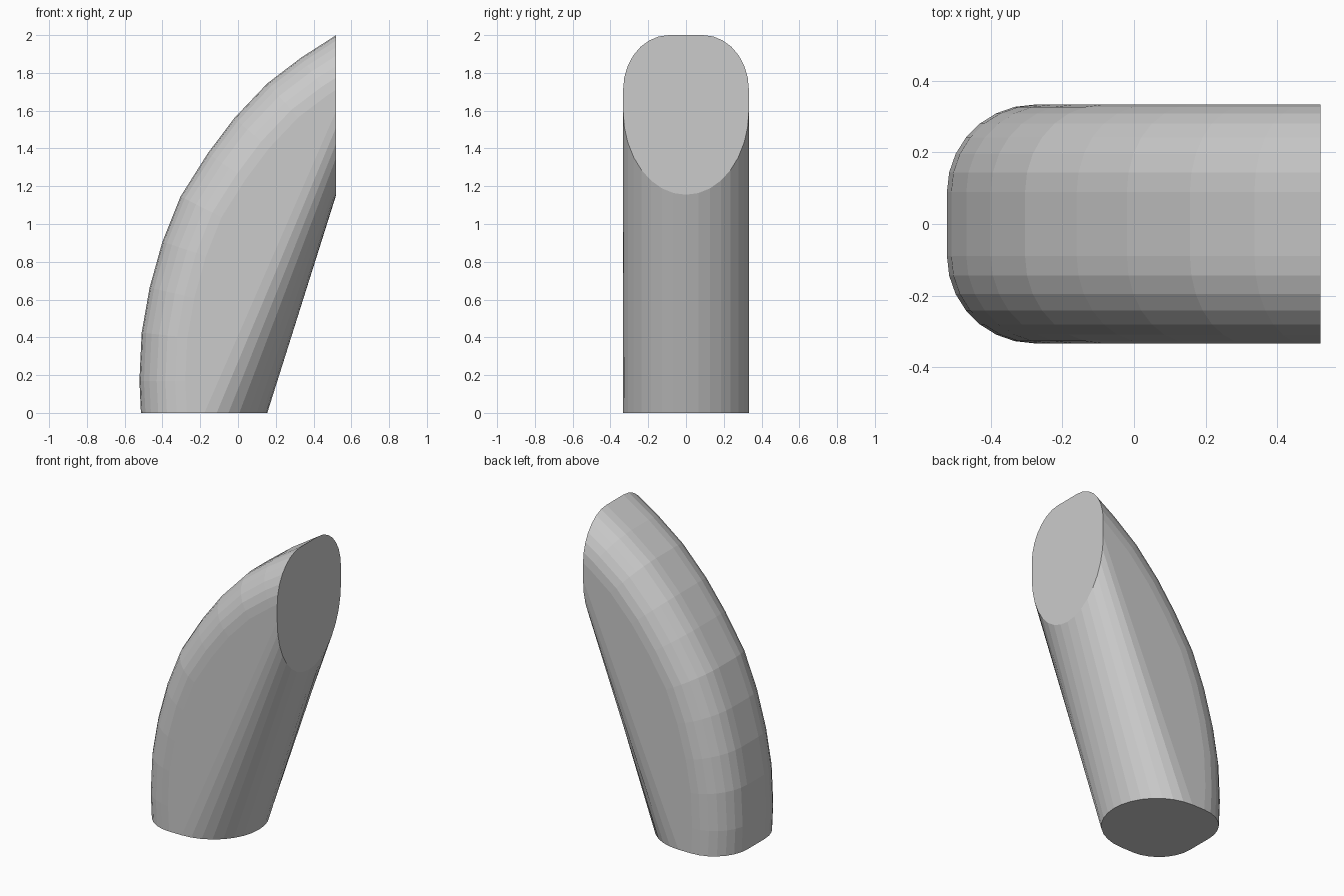
import bpy, bmesh
from math import sin, cos, pi
from mathutils import Vector

if "Cube" in bpy.data.objects:
    bpy.data.objects.remove(bpy.data.objects["Cube"])

HALF_W, FILLET = 0.333, 0.243
FLAT = HALF_W - FILLET
SEG = 7

# Side profile of the curved back, bottom to top (x, z)
back = [(-.514, 0), (-.522, .17), (-.51, .425), (-.468, .663), (-.4, .907),
        (-.304, 1.146), (-.16, 1.374), (-.02, 1.56), (.156, 1.745),
        (.336, 1.882), (.52, 2)]
pts = [Vector(p) for p in back]

bm = bmesh.new()


def inward(i):
    """Inward offset direction; the two ends slide along the cut planes."""
    a, b = pts[max(i - 1, 0)], pts[min(i + 1, len(pts) - 1)]
    t = (b - a).normalized()
    n = Vector((t.y, -t.x))
    if i == 0:
        return Vector((1 / n.x, 0))
    if i == len(pts) - 1:
        return Vector((0, 1 / n.y))
    return n


# Rounded back: one cross-section per profile point
rows = []
for i, p in enumerate(pts):
    n = inward(i)
    half = []
    for k in range(SEG + 1):
        a = pi / 2 * k / SEG
        q = p + n * FILLET * (1 - cos(a))
        half.append((q.x, FLAT + FILLET * sin(a), q.y))
    ring = [(x, -y, z) for x, y, z in reversed(half)] + half
    rows.append([bm.verts.new(v) for v in ring])
for r0, r1 in zip(rows, rows[1:]):
    for k in range(len(r0) - 1):
        bm.faces.new((r0[k], r0[k + 1], r1[k + 1], r1[k]))

# Rounded underside: half circle on the ground ruled to a half ellipse on the end
low, high = [], []
for k in range(2 * SEG + 3):
    a = pi / 2 - pi * k / (2 * SEG + 2)
    low.append(bm.verts.new((-.178 + HALF_W * cos(a), HALF_W * sin(a), 0)))
    high.append(bm.verts.new((.52, HALF_W * sin(a), 1.6 - .445 * cos(a))))
for k in range(len(low) - 1):
    bm.faces.new((low[k], low[k + 1], high[k + 1], high[k]))

# Flat side panels, bottom cap and end cap
bm.faces.new([r[-1] for r in rows] + [high[0], low[0]])
bm.faces.new([r[0] for r in rows] + [high[-1], low[-1]])
bm.faces.new(rows[0] + low)
bm.faces.new(rows[-1] + high)
bmesh.ops.recalc_face_normals(bm, faces=bm.faces)

mesh = bpy.data.meshes.new("curved_horn")
bm.to_mesh(mesh)
bm.free()
bpy.context.collection.objects.link(bpy.data.objects.new("curved_horn", mesh))
